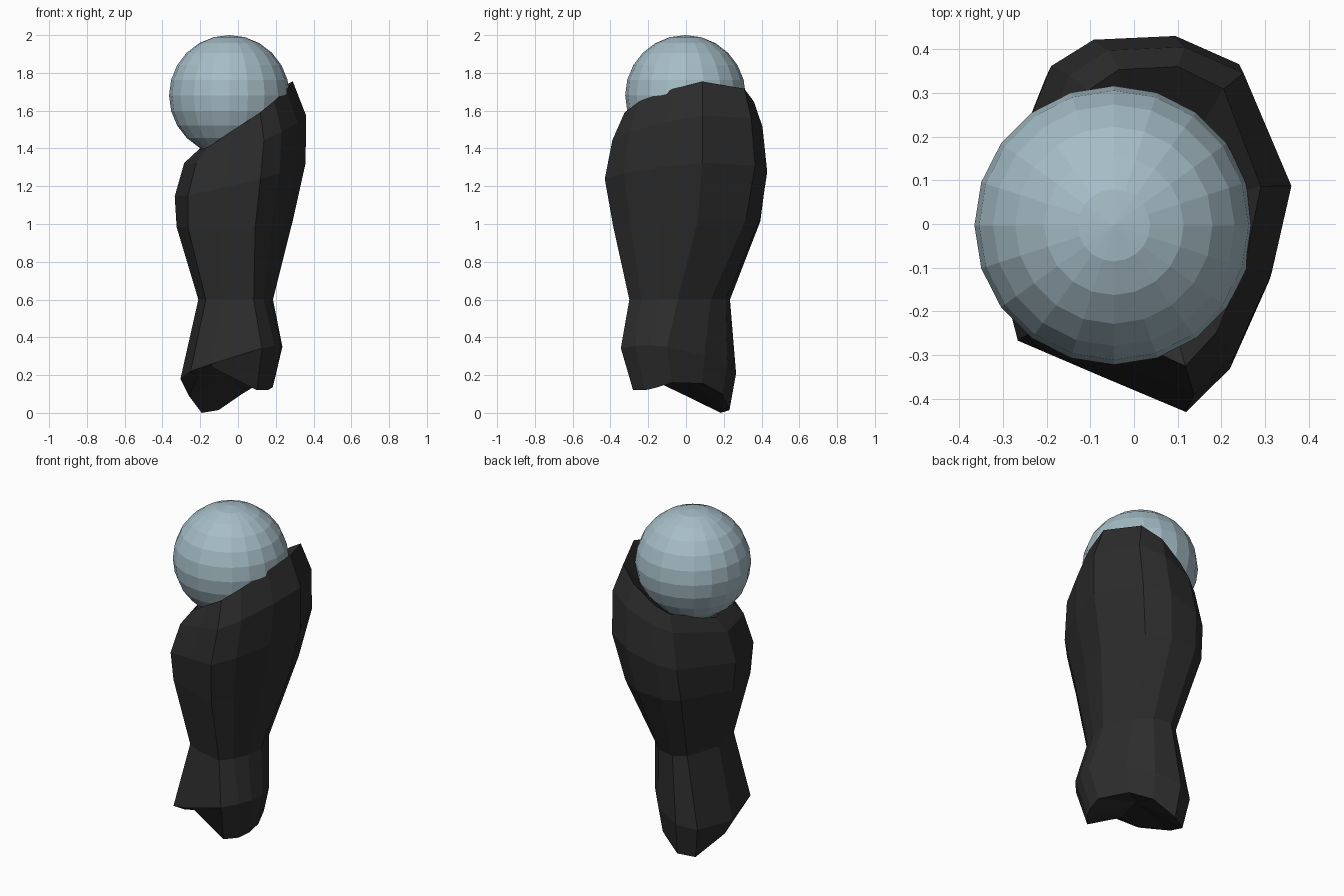
import bpy, bmesh
from mathutils import Vector

if "Cube" in bpy.data.objects:
    bpy.data.objects.remove(bpy.data.objects["Cube"])


def paint(obj, name, color):
    mat = bpy.data.materials.new(name)
    mat.diffuse_color = (*color, 1)
    mat.use_nodes = True
    mat.node_tree.nodes["Principled BSDF"].inputs["Base Color"].default_value = mat.diffuse_color
    obj.data.materials.append(mat)


# Ball: low-poly sphere resting in the tilted cup
bpy.ops.mesh.primitive_uv_sphere_add(segments=20, ring_count=12, radius=0.319,
                                     location=(-0.046, -0.003, 1.681))
ball = bpy.context.object
ball.name = "ball"
paint(ball, "pale_blue", (0.38, 0.51, 0.57))

# Stand: unit outlines (same corner order) near the top and near the foot
TOP = [(.31, -1), (.6, -.77), (.86, -.3), (1, .2), (.66, .85), (.24, 1),
       (-.3, .98), (-.58, .84), (-1, 0), (-.8, -.62), (-.25, -.81)]
FOOT = [(.6, -1), (.85, -.75), (.97, -.5), (1, -.2), (.65, .45), (.25, .85),
        (-.3, 1), (-.7, .82), (-1, .1), (-.8, -.72), (-.4, -.9)]
# Saddle-shaped bottom edge: heights per corner
FOOT_Z = [.12, .12, .135, .16, .155, .1, .015, 0, .09, .19, .235]

# x0, x1, y0, y1, height at the axis, slope in x, slope in y, blend to TOP
LEVELS = [
    (-.26, .19, -.28, .23, None, 0, 0, 0),
    (-.305, .235, -.345, .265, .27, .3, -.1, 0),
    (-.21, .185, -.3, .235, .6, 0, 0, .4),
    (-.325, .29, -.385, .4, 1.0, .05, .05, .85),
    (-.335, .358, -.43, .43, 1.23, .25, .05, 1),
    (-.285, .36, -.39, .405, 1.43, .38, .1, 1),
    (-.21, .29, -.325, .36, 1.54, .71, .1, 1),
    (-.14, .2, -.2, .24, 1.46, .6, .1, 1),
]

bm = bmesh.new()
rings = []
for x0, x1, y0, y1, z, sx, sy, t in LEVELS:
    ring = []
    for i, (a, b) in enumerate(zip(FOOT, TOP)):
        u, v = Vector(a).lerp(Vector(b), t)
        x = (x0 + x1) / 2 + u * (x1 - x0) / 2
        y = (y0 + y1) / 2 + v * (y1 - y0) / 2
        h = FOOT_Z[i] if z is None else z + sx * x + sy * y
        ring.append(bm.verts.new((x, y, h)))
    rings.append(ring)

n = len(TOP)
for low, high in zip(rings, rings[1:]):
    for i in range(n):
        j = (i + 1) % n
        bm.faces.new((low[i], low[j], high[j], high[i]))
bm.faces.new(rings[-1])

# Hollow underside
hub = bm.verts.new((-.03, -.02, .19))
for i in range(n):
    bm.faces.new((rings[0][(i + 1) % n], rings[0][i], hub))

bmesh.ops.recalc_face_normals(bm, faces=bm.faces)
mesh = bpy.data.meshes.new("stand")
bm.to_mesh(mesh)
bm.free()
stand = bpy.data.objects.new("stand", mesh)
bpy.context.collection.objects.link(stand)
paint(stand, "black", (0.025, 0.025, 0.025))
